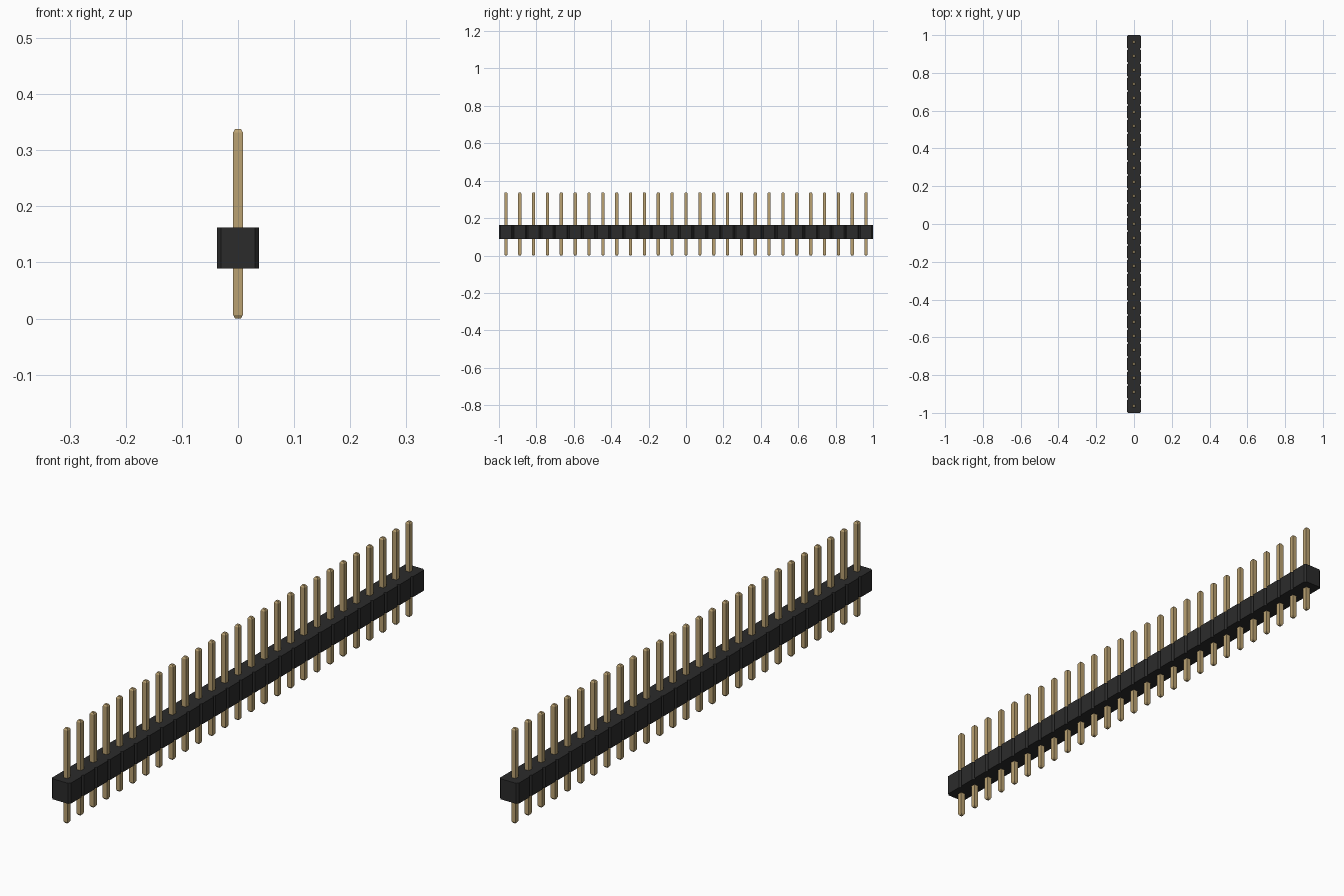
import bpy, bmesh

cube = bpy.data.objects.get("Cube")
if cube:
    bpy.data.objects.remove(cube, do_unlink=True)

COUNT = 27
PITCH = 2.0 / COUNT
HALF = PITCH / 2


def material(name, rgb, rough, metal=0.0):
    m = bpy.data.materials.new(name)
    m.use_nodes = True
    m.diffuse_color = (*rgb, 1)
    b = m.node_tree.nodes["Principled BSDF"]
    b.inputs["Base Color"].default_value = (*rgb, 1)
    b.inputs["Roughness"].default_value = rough
    b.inputs["Metallic"].default_value = metal
    return m


def loft(name, sections, mat):
    """Stack closed outlines (list of (z, points)) into a capped solid."""
    bm = bmesh.new()
    rings = [[bm.verts.new((x, y, z)) for x, y in pts] for z, pts in sections]
    for a, b in zip(rings, rings[1:]):
        n = len(a)
        for i in range(n):
            j = (i + 1) % n
            bm.faces.new((a[i], a[j], b[j], b[i]))
    bm.faces.new(rings[0][::-1])
    bm.faces.new(rings[-1])
    mesh = bpy.data.meshes.new(name)
    bm.to_mesh(mesh)
    bm.free()
    mesh.materials.append(mat)
    obj = bpy.data.objects.new(name, mesh)
    bpy.context.collection.objects.link(obj)
    return obj


def square(h):
    return [(-h, -h), (h, -h), (h, h), (-h, h)]


black = material("black plastic", (0.024, 0.024, 0.024), 0.6)
gold = material("gold metal", (0.50, 0.365, 0.17), 0.4)

# Strip outline: one chamfered section per pin, notched between sections
CH = 0.007
right_side = []
for i in range(COUNT):
    y = -1 + i * PITCH
    if i == 0:
        right_side.append((HALF - CH, y))
    right_side += [(HALF, y + CH), (HALF, y + PITCH - CH), (HALF - CH, y + PITCH)]
left_side = [(-x, y) for x, y in reversed(right_side)]
outline = right_side + left_side
loft("housing_strip", [(0.089, outline), (0.162, outline)], black)

# Square pins with tapered tips, passing through the strip
P, TIP = 0.0085, 0.005
first = loft("pin_01", [(0, square(TIP)), (0.006, square(P)),
                        (0.332, square(P)), (0.338, square(TIP))], gold)
for i in range(COUNT):
    pin = first
    if i:
        pin = bpy.data.objects.new(f"pin_{i + 1:02d}", first.data)
        bpy.context.collection.objects.link(pin)
    pin.location.y = -1 + (i + 0.5) * PITCH
